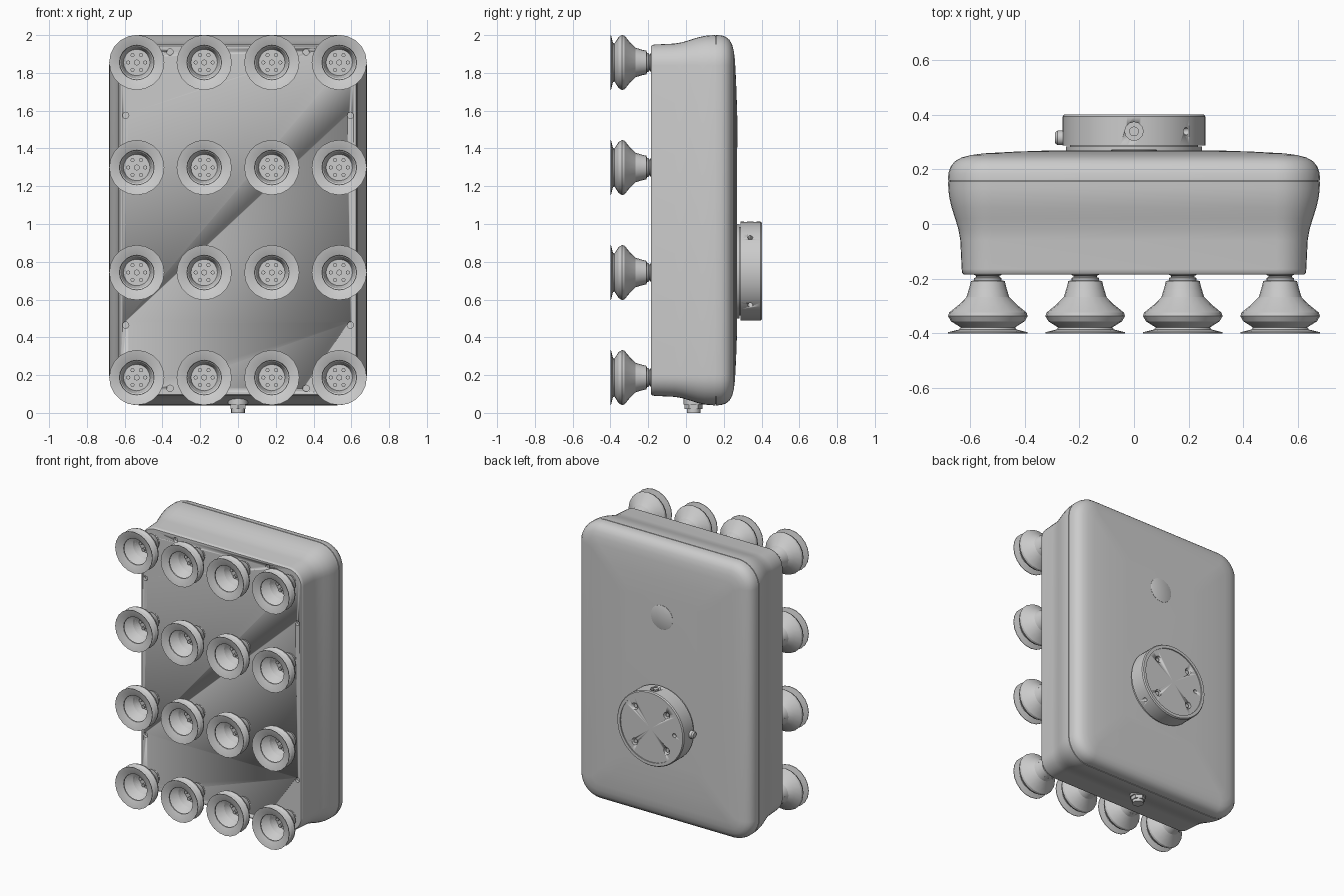
import bpy, bmesh
from math import cos, sin, pi, radians
from mathutils import Vector

if "Cube" in bpy.data.objects:
    bpy.data.objects.remove(bpy.data.objects["Cube"])

CZ = 1.02      # height of the housing centre
FZ = 0.75      # height of the flange centre


def make_object(name, bm, angle=35):
    bmesh.ops.remove_doubles(bm, verts=bm.verts, dist=1e-5)
    bmesh.ops.recalc_face_normals(bm, faces=bm.faces)
    me = bpy.data.meshes.new(name)
    bm.to_mesh(me)
    bm.free()
    ob = bpy.data.objects.new(name, me)
    bpy.context.collection.objects.link(ob)
    smooth(ob, angle)
    return ob


def smooth(ob, angle=35):
    bpy.ops.object.select_all(action='DESELECT')
    ob.select_set(True)
    bpy.context.view_layer.objects.active = ob
    bpy.ops.object.shade_smooth_by_angle(angle=radians(angle))


def skin(bm, rings, caps=False):
    vs = [[bm.verts.new(p) for p in ring] for ring in rings]
    n = len(vs[0])
    for a, b in zip(vs, vs[1:]):
        for i in range(n):
            bm.faces.new((a[i], a[(i + 1) % n], b[(i + 1) % n], b[i]))
    if caps:
        bm.faces.new(vs[0])
        bm.faces.new(vs[-1])


def lathe(name, profile, cx=0, cz=0, seg=24, angle=35):
    """Revolve (radius, y) points around an axis along y."""
    bm = bmesh.new()
    skin(bm, [[(cx + r * cos(2 * pi * i / seg), y, cz + r * sin(2 * pi * i / seg))
               for i in range(seg)] for r, y in profile])
    return make_object(name, bm, angle)


def rod(bm, a, b, r, seg=12, r2=None):
    """Cylinder or cone from point a to point b."""
    a, b = Vector(a), Vector(b)
    m = (b - a).to_track_quat('Z', 'Y').to_matrix().to_4x4()
    m.translation = (a + b) / 2
    bmesh.ops.create_cone(bm, cap_ends=True, segments=seg, radius1=r,
                          radius2=r if r2 is None else r2,
                          depth=(b - a).length, matrix=m)


def cut(ob, bm):
    cutter = make_object("hole_cutter", bm)
    cutter.hide_render = True
    mod = ob.modifiers.new("holes", 'BOOLEAN')
    mod.operation = 'DIFFERENCE'
    mod.solver = 'EXACT'
    mod.object = cutter
    bpy.ops.object.select_all(action='DESELECT')
    ob.select_set(True)
    bpy.context.view_layer.objects.active = ob
    while ob.modifiers[0] != mod and ob.modifiers[-1] == mod:
        bpy.ops.object.modifier_move_up(modifier="holes")
    bpy.ops.object.modifier_apply(modifier="holes")
    bpy.data.objects.remove(cutter)


def rounded_ring(y, d, steps=8):
    """Rounded rectangle at depth y, inset by d from the widest outline."""
    hx, hz, r = 0.682 - d, 0.98 - d, max(0.16 - d, 0.05)
    pts = []
    for k, (sx, sz) in enumerate(((1, 1), (-1, 1), (-1, -1), (1, -1))):
        for j in range(steps + 1):
            t = pi / 2 * (k + j / steps)
            pts.append((sx * (hx - r) + r * cos(t), y, CZ + sz * (hz - r) + r * sin(t)))
    return pts


# Housing: waisted front, fine seam, soft crowned back
bm = bmesh.new()
skin(bm, [rounded_ring(y, d) for y, d in (
    (-0.185, 0.058), (-0.179, 0.052), (-0.165, 0.05), (-0.06, 0.045), (-0.02, 0.038),
    (0.02, 0.026), (0.06, 0.013), (0.10, 0.004), (0.13, 0.001), (0.155, 0),
    (0.156, 0.006), (0.159, 0.006), (0.16, 0), (0.185, 0.001), (0.21, 0.009),
    (0.23, 0.025), (0.244, 0.05), (0.253, 0.085), (0.259, 0.13), (0.265, 0.24),
    (0.27, 0.38))], caps=True)
housing = make_object("housing", bm, 40)
bm = bmesh.new()
for sx in (-1, 1):
    for x, dz in ((0.595, 0.555), (0.36, 0.89)):
        for sz in (-1, 1):
            p = (sx * x, CZ + sz * dz)
            rod(bm, (p[0], -0.25, p[1]), (p[0], -0.165, p[1]), 0.017)
cut(housing, bm)

# Round cover on the upper back
lathe("back_cover_disc", [(0, 0.262), (0.085, 0.262), (0.085, 0.2715), (0.082, 0.273), (0, 0.273)],
      0, 1.49, 32)

# Suction cups: neck, bellows, open lip and hollow inside
cup_profile = [(0, -0.175), (0.05, -0.175), (0.05, -0.187), (0.043, -0.19), (0.043, -0.195),
               (0.05, -0.198), (0.05, -0.207), (0.062, -0.209), (0.067, -0.23), (0.078, -0.268),
               (0.105, -0.295), (0.142, -0.325), (0.146, -0.338), (0.135, -0.357),
               (0.1, -0.379), (0.105, -0.387), (0.146, -0.397), (0.146, -0.401),
               (0.122, -0.396), (0.092, -0.384), (0.09, -0.378), (0.128, -0.347),
               (0.13, -0.335), (0.085, -0.29), (0.07, -0.24), (0, -0.24)]
cup = lathe("suction_cup", cup_profile, seg=20, angle=25)
bm = bmesh.new()
for i in range(6):
    x, z = 0.045 * cos(pi * i / 3), 0.045 * sin(pi * i / 3)
    rod(bm, (x, -0.235, z), (x, -0.265, z), 0.011, 8)
rod(bm, (0, -0.235, 0), (0, -0.265, 0), 0.016, 8)
studs = make_object("cup_studs", bm)
for z in (0.187, 0.743, 1.299, 1.855):
    for x in (-0.536, -0.179, 0.179, 0.536):
        for src in (cup, studs):
            ob = src.copy()
            ob.location = (x, 0, z)
            bpy.context.collection.objects.link(ob)
for src in (cup, studs):
    bpy.data.objects.remove(src)

# Mounting flange with recessed face
lathe("flange_foot", [(0, 0.26), (0.25, 0.26), (0.25, 0.284), (0.235, 0.284), (0.235, 0.295), (0, 0.295)],
      0, FZ, 64)
flange = lathe("mounting_flange", [(0, 0.288), (0.262, 0.288), (0.262, 0.394), (0.256, 0.402),
                                   (0.235, 0.402), (0.235, 0.395), (0, 0.395)], 0, FZ, 64)
bm = bmesh.new()
for sx in (-1, 1):
    for sz in (-1, 1):
        p = (sx * 0.125, FZ + sz * 0.125)
        rod(bm, (p[0], 0.36, p[1]), (p[0], 0.43, p[1]), 0.024)
rod(bm, (-0.185, 0.37, FZ), (-0.185, 0.43, FZ), 0.014)
for a, r in ((43, 0.014), (-43, 0.014), (90, 0.034)):
    c, s = cos(radians(a)), sin(radians(a))
    rod(bm, (0.23 * c, 0.34, FZ + 0.23 * s), (0.3 * c, 0.34, FZ + 0.3 * s), r)
cut(flange, bm)

# Screws in the flange, socket pins and side stub
bm = bmesh.new()
for sx in (-1, 1):
    for sz in (-1, 1):
        p = (sx * 0.125, FZ + sz * 0.125)
        rod(bm, (p[0], 0.355, p[1]), (p[0], 0.385, p[1]), 0.015, 6)
make_object("flange_screws", bm)
bm = bmesh.new()
rod(bm, (0, 0.34, FZ + 0.225), (0, 0.34, FZ + 0.262), 0.018, 10)
make_object("socket_pin", bm)
bm = bmesh.new()
rod(bm, (-0.25, 0.316, FZ), (-0.28, 0.316, FZ), 0.027, 12)
rod(bm, (-0.28, 0.316, FZ), (-0.29, 0.316, FZ), 0.027, 12, 0.019)
make_object("side_stub", bm)

# Plug under the housing
bm = bmesh.new()
rod(bm, (0, 0.04, 0.1), (0, 0.04, 0.045), 0.052, 16)
rod(bm, (0, 0.04, 0.05), (0, 0.04, 0.02), 0.047, 6)
rod(bm, (0, 0.04, 0.03), (0, 0.04, 0.0), 0.036, 16)
make_object("bottom_plug", bm)
